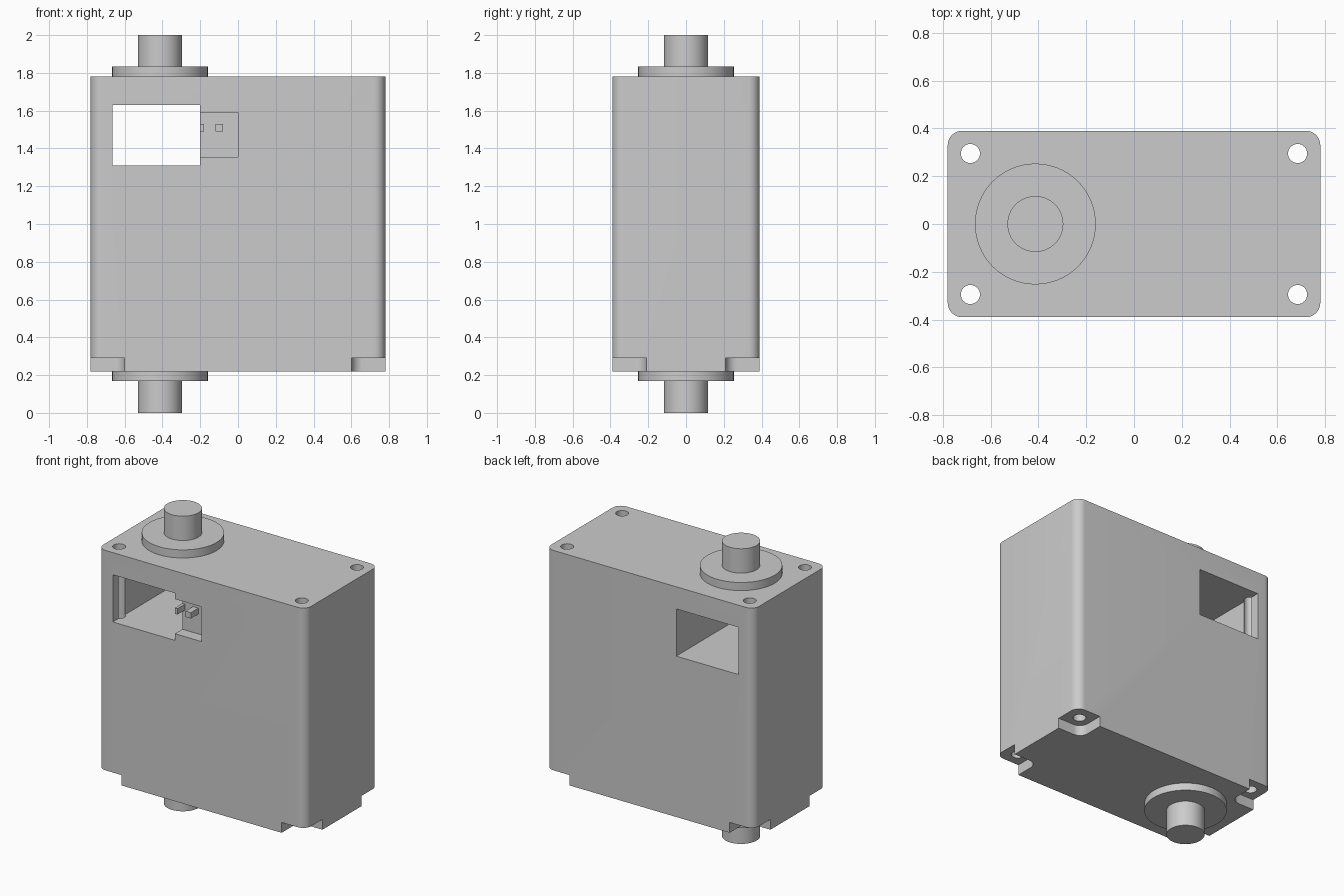
import bpy, bmesh, math
from mathutils import Vector

cube = bpy.data.objects.get("Cube")
if cube:
    bpy.data.objects.remove(cube, do_unlink=True)

grey = bpy.data.materials.new("light_grey")
grey.use_nodes = True
grey.diffuse_color = (0.6, 0.6, 0.6, 1)
grey.node_tree.nodes["Principled BSDF"].inputs["Base Color"].default_value = (0.6, 0.6, 0.6, 1)


def finish(name, bm):
    mesh = bpy.data.meshes.new(name)
    bmesh.ops.recalc_face_normals(bm, faces=bm.faces)
    bm.to_mesh(mesh)
    bm.free()
    mesh.materials.append(grey)
    obj = bpy.data.objects.new(name, mesh)
    bpy.context.collection.objects.link(obj)
    return obj


def box(name, low, high, radius=0):
    """Box between two corners, with optional rounded vertical edges."""
    bm = bmesh.new()
    bmesh.ops.create_cube(bm, size=1)
    low, high = Vector(low), Vector(high)
    for v in bm.verts:
        v.co = (low + high) / 2 + v.co * (high - low)
    if radius:
        upright = [e for e in bm.edges if abs(e.verts[0].co.z - e.verts[1].co.z) > 1e-4]
        bmesh.ops.bevel(bm, geom=upright, offset=radius, segments=10,
                        profile=0.5, affect='EDGES')
    return finish(name, bm)


def cylinder(name, x, y, radius, bottom, top, sides=64):
    bm = bmesh.new()
    bmesh.ops.create_cone(bm, cap_ends=True, segments=sides, radius1=radius,
                          radius2=radius, depth=top - bottom)
    bmesh.ops.translate(bm, verts=bm.verts, vec=(x, y, (bottom + top) / 2))
    return finish(name, bm)


def smooth(obj):
    bpy.ops.object.select_all(action='DESELECT')
    obj.select_set(True)
    bpy.context.view_layer.objects.active = obj
    bpy.ops.object.shade_smooth_by_angle(angle=math.radians(30))


def cut(obj, cutter):
    cutter.hide_render = True
    bpy.ops.object.select_all(action='DESELECT')
    obj.select_set(True)
    bpy.context.view_layer.objects.active = obj
    mod = obj.modifiers.new("cut", 'BOOLEAN')
    mod.operation = 'DIFFERENCE'
    mod.solver = 'EXACT'
    mod.object = cutter
    bpy.ops.object.modifier_apply(modifier=mod.name)
    bpy.data.objects.remove(cutter, do_unlink=True)


HALF_X, HALF_Y, BASE, TOP = 0.78, 0.39, 0.22, 1.78

# Housing with rounded upright corners
body = box("housing", (-HALF_X, -HALF_Y, BASE), (HALF_X, HALF_Y, TOP), 0.06)

# Window right through, and the shallow contact pocket beside it
cut(body, box("window_cutter", (-0.665, -1, 1.31), (-0.2, 1, 1.63)))
cut(body, box("pocket_cutter", (-0.3, -1, 1.355), (0, -HALF_Y + 0.08, 1.59)))

# Corner notches underneath and the screw holes above them
for sx in (-1, 1):
    for sy in (-1, 1):
        xs = sorted((sx * 0.6, sx))
        ys = sorted((sy * 0.21, sy * 0.7))
        cut(body, box("notch_cutter", (xs[0], ys[0], 0), (xs[1], ys[1], 0.29), 0.06))
        cut(body, cylinder("hole_cutter", sx * 0.685, sy * 0.295, 0.04, 0, 2.1, 32))
smooth(body)

# Contact pins in the pocket
for name, x0, x1 in (("outer_pin", -0.2, -0.18), ("inner_pin", -0.12, -0.08)):
    box(name, (x0, -HALF_Y, 1.49), (x1, -HALF_Y + 0.08, 1.53))

# Collars and shaft stubs on both ends
AXIS_X = -0.413
for name, radius, low, high in (("top_collar", 0.253, TOP, 1.835),
                                ("top_shaft", 0.117, 1.835, 2),
                                ("bottom_collar", 0.253, 0.17, BASE),
                                ("bottom_shaft", 0.117, 0, 0.17)):
    smooth(cylinder(name, AXIS_X, 0, radius, low, high))
